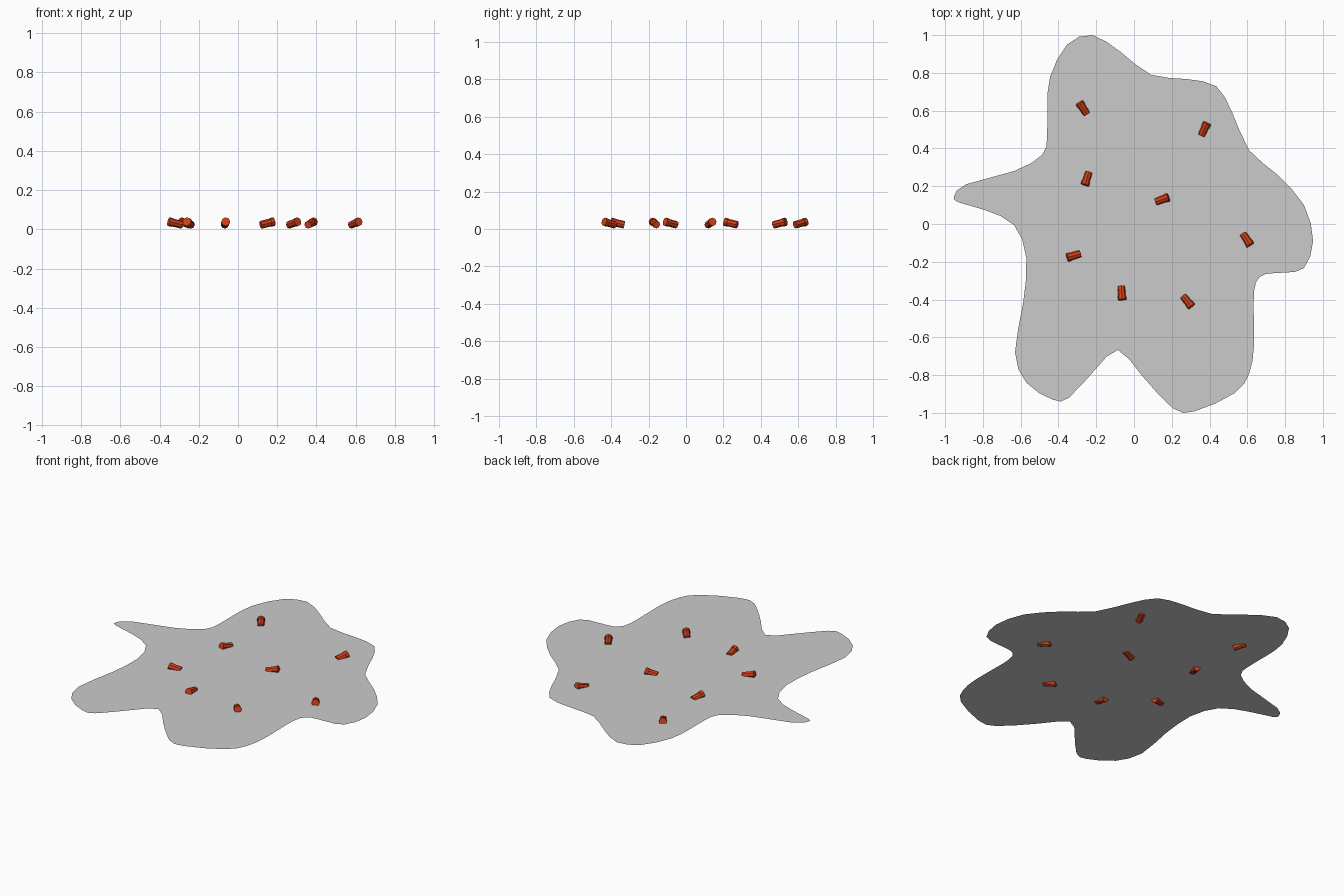
import bpy, bmesh
from math import cos, sin, radians
from mathutils import Vector, Matrix

if "Cube" in bpy.data.objects:
    bpy.data.objects.remove(bpy.data.objects["Cube"])

red = bpy.data.materials.new("red")
red.diffuse_color = (0.65, 0.05, 0.01, 1)
red.use_nodes = True
red.node_tree.nodes["Principled BSDF"].inputs["Base Color"].default_value = red.diffuse_color

# flat puddle-shaped sheet: smooth closed spline through a few outline points
outline = [(-.22, 1.0), (-.07, .91), (.09, .79), (.28, .767), (.435, .73), (.52, .59), (.61, .39),
           (.76, .26), (.90, .10), (.948, -.09), (.90, -.233), (.80, -.257), (.695, -.265), (.645, -.31),
           (.633, -.42), (.635, -.645), (.61, -.79), (.535, -.894), (.32, -.992), (.205, -.975),
           (.04, -.80), (-.085, -.667), (-.205, -.77), (-.345, -.92), (-.43, -.93), (-.57, -.84),
           (-.63, -.68), (-.587, -.42), (-.57, -.18), (-.635, -.005), (-.79, .074), (-.93, .115),
           (-.952, .148), (-.89, .21), (-.635, .28), (-.487, .365), (-.46, .46), (-.459, .62),
           (-.444, .78), (-.354, .95)]
bm = bmesh.new()
n = len(outline)
verts = []
for i in range(n):
    a, b, c, d = (Vector(outline[(i + k) % n]) for k in (-1, 0, 1, 2))
    for t in (0, 0.5):
        p = 0.5 * (2*b + (c-a)*t + (2*a-5*b+4*c-d)*t*t + (3*b-a-3*c+d)*t**3)
        verts.append(bm.verts.new((p.x, p.y, 0.027)))
face = bm.faces.new(verts)
bm.normal_update()
if face.normal.z < 0:
    face.normal_flip()
bmesh.ops.triangulate(bm, faces=bm.faces[:])
me = bpy.data.meshes.new("puddle_sheet")
bm.to_mesh(me)
bm.free()
bpy.context.collection.objects.link(bpy.data.objects.new("puddle_sheet", me))

# small faceted plug: hexagonal body with a slightly wider collar at one end
bm = bmesh.new()
for x0, x1, r in ((-.037, .02, .020), (.016, .036, .0225)):
    m = Matrix.Translation(((x0+x1)/2, 0, 0)) @ Matrix.Rotation(radians(90), 4, 'Y')
    bmesh.ops.create_cone(bm, cap_ends=True, segments=8, radius1=r, radius2=r, depth=x1-x0, matrix=m)
plug = bpy.data.meshes.new("plug")
bm.to_mesh(plug)
bm.free()
plug.materials.append(red)

# scattered plugs: x, y, heading of the raised end in degrees
spots = [(-.27, .613, 123), (.372, .502, 65), (-.25, .24, 252), (.15, .13, 20),
         (.597, -.082, -57), (-.32, -.168, 197), (-.065, -.366, -86), (.283, -.41, -51)]
for i, (x, y, h) in enumerate(spots):
    o = bpy.data.objects.new(f"plug_{i+1}", plug)
    o.location = (x, y, 0.031)
    o.rotation_euler = (0, radians(-13), radians(h))
    bpy.context.collection.objects.link(o)
